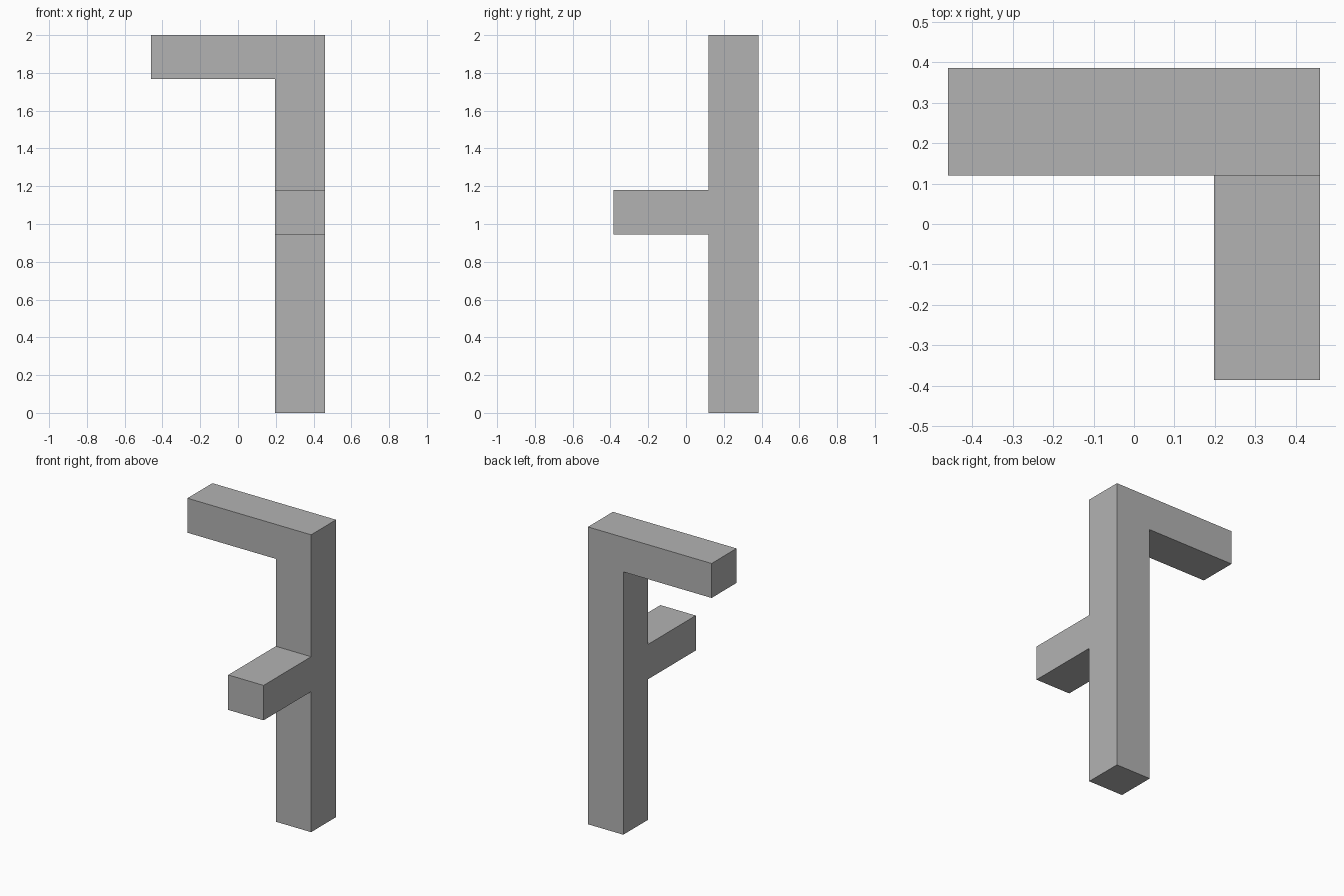
import bpy
import bmesh
from mathutils import Vector

cube = bpy.data.objects.get("Cube")
if cube:
    bpy.data.objects.remove(cube, do_unlink=True)

grey = bpy.data.materials.new("plain grey")
grey.use_nodes = True
colour = (0.45, 0.45, 0.45, 1)
grey.diffuse_color = colour
grey.node_tree.nodes["Principled BSDF"].inputs["Base Color"].default_value = colour

# Main extents shared by the parts
left, right, inner = 0.46, -0.46, 0.197
front, back, post_front = -0.385, 0.385, 0.12
top, arm_bottom = 2.0, 1.768
peg_bottom, peg_top = 0.945, 1.18


def extrude_profile(name, points, direction):
    """Make a flat-faced solid by extruding a closed outline."""
    bm = bmesh.new()
    face = bm.faces.new([bm.verts.new(p) for p in points])
    result = bmesh.ops.extrude_face_region(bm, geom=[face], use_keep_orig=True)
    moved = [v for v in result["geom"] if isinstance(v, bmesh.types.BMVert)]
    bmesh.ops.translate(bm, verts=moved, vec=Vector(direction))
    bmesh.ops.recalc_face_normals(bm, faces=bm.faces)
    mesh = bpy.data.meshes.new(name)
    bm.to_mesh(mesh)
    bm.free()
    mesh.materials.append(grey)
    obj = bpy.data.objects.new(name, mesh)
    bpy.context.collection.objects.link(obj)
    return obj


# Upright post with the top arm, one continuous L outline
outline = [(inner, 0), (left, 0), (left, top), (right, top),
           (right, arm_bottom), (inner, arm_bottom)]
extrude_profile("post_and_top_arm", [(x, post_front, z) for x, z in outline],
                (0, back - post_front, 0))

# Short arm reaching forward from the middle of the post
section = [(inner, peg_bottom), (left, peg_bottom), (left, peg_top), (inner, peg_top)]
extrude_profile("front_arm", [(x, front, z) for x, z in section],
                (0, post_front - front, 0))
